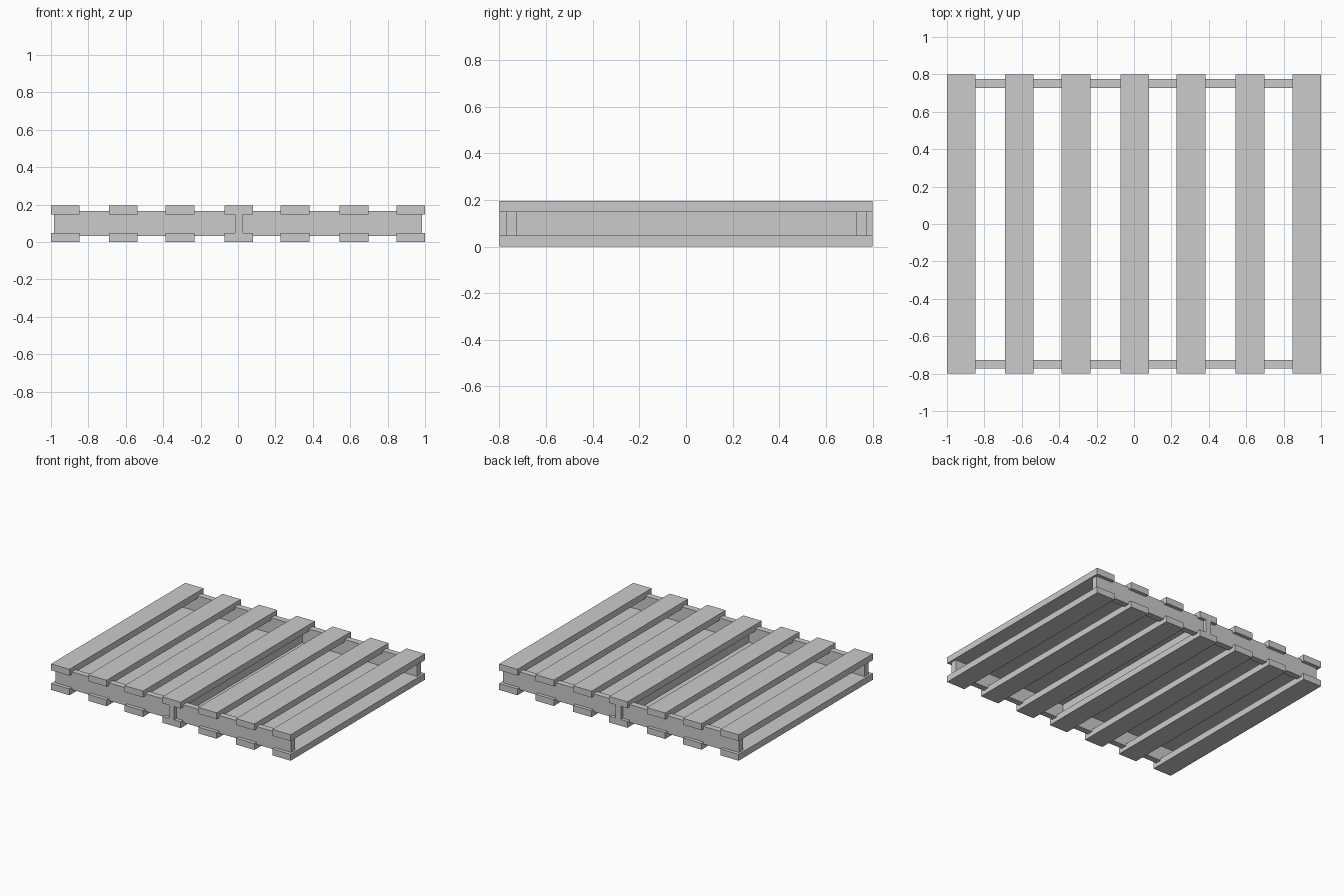
import bpy, bmesh
from mathutils import Matrix, Vector

if "Cube" in bpy.data.objects:
    bpy.data.objects.remove(bpy.data.objects["Cube"])

HALF_LEN = 0.8      # half length of the slats in y
HEIGHT = 0.196
THICK = 0.048       # slat thickness
WIDTH = 0.153       # slat width


def box(name, lo, hi):
    lo, hi = Vector(lo), Vector(hi)
    bm = bmesh.new()
    m = Matrix.Translation((lo + hi) / 2) @ Matrix.Diagonal((*(hi - lo), 1))
    bmesh.ops.create_cube(bm, size=1, matrix=m)
    return finish(name, bm)


def finish(name, bm):
    bmesh.ops.recalc_face_normals(bm, faces=bm.faces)
    me = bpy.data.meshes.new(name)
    bm.to_mesh(me)
    bm.free()
    ob = bpy.data.objects.new(name, me)
    bpy.context.collection.objects.link(ob)
    return ob


# Top and bottom slats
for i, x in enumerate((-0.9235, -0.613, -0.31, 0.305, 0.62, 0.9235)):
    for side, z in (("bottom", 0), ("top", HEIGHT - THICK)):
        box(f"{side}_slat_{i + 1}", (x - WIDTH / 2, -HALF_LEN, z),
            (x + WIDTH / 2, HALF_LEN, z + THICK))

# Central I-beam: middle slats joined by an upright web
cx, w, t = 0.005, WIDTH / 2, 0.022
right = [(w, 0), (w, THICK), (t, THICK),
         (t, HEIGHT - THICK), (w, HEIGHT - THICK), (w, HEIGHT)]
profile = right + [(-x, z) for x, z in reversed(right)]
bm = bmesh.new()
face = bm.faces.new([bm.verts.new((cx + x, -HALF_LEN, z)) for x, z in profile])
ext = bmesh.ops.extrude_face_region(bm, geom=[face], use_keep_orig=True)
bmesh.ops.translate(bm, vec=(0, 2 * HALF_LEN, 0),
                    verts=[v for v in ext["geom"] if isinstance(v, bmesh.types.BMVert)])
finish("center_beam", bm)

# Cross rails let into the slats at both ends
for name, y in (("front_rail", -0.749), ("back_rail", 0.751)):
    box(name, (-0.984, y - 0.023, 0.032), (0.984, y + 0.023, 0.166))
